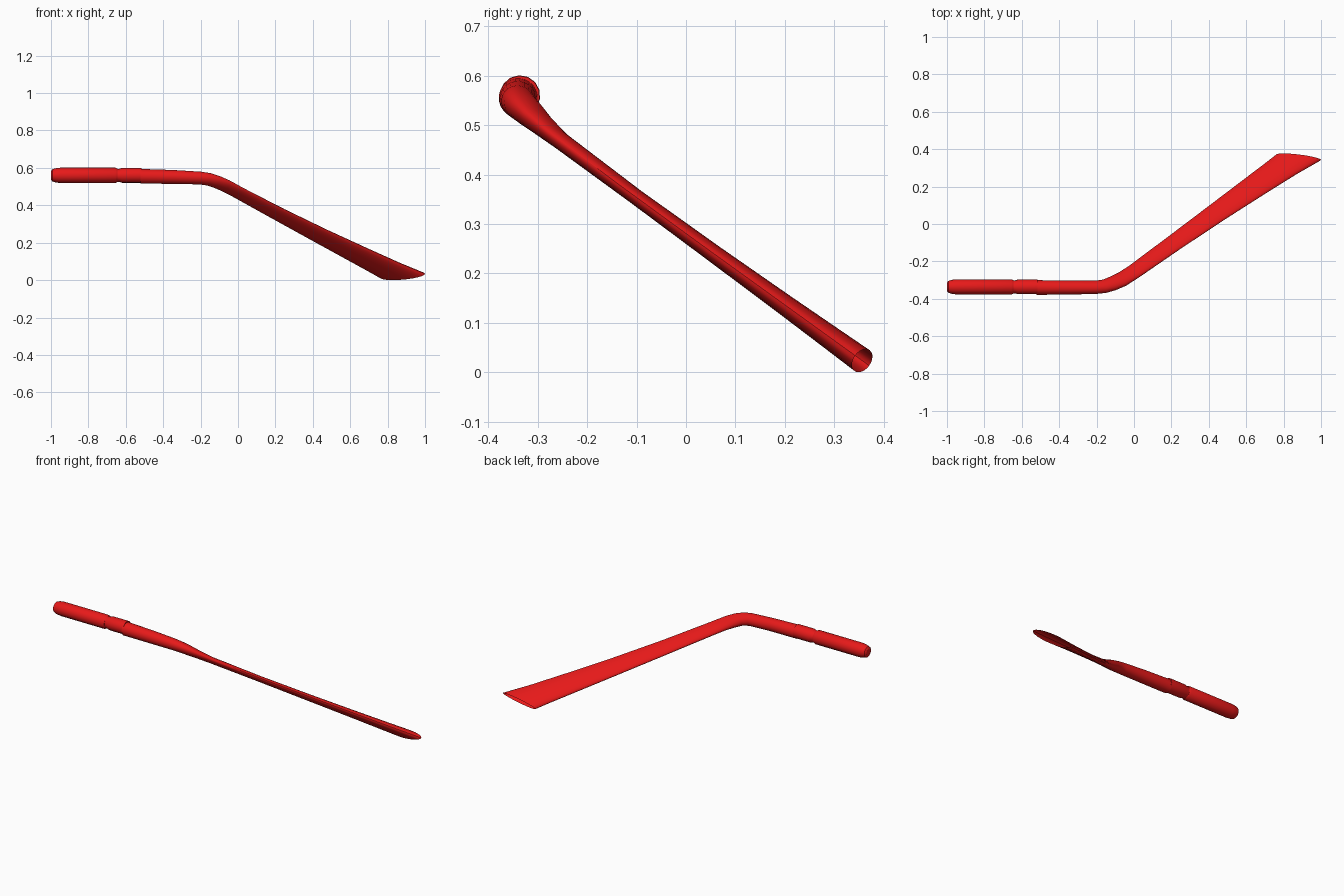
import bpy, bmesh, math
from mathutils import Vector

if "Cube" in bpy.data.objects:
    bpy.data.objects.remove(bpy.data.objects["Cube"])

red = bpy.data.materials.new("red")
red.diffuse_color = (0.8, 0.01, 0.01, 1)
red.use_nodes = True
red.node_tree.nodes["Principled BSDF"].inputs["Base Color"].default_value = red.diffuse_color

# The tool lies in one plane tilted about x: v runs down the tilt, n is the normal
ORIGIN = Vector((0, -0.336, 0.56))
TILT = math.radians(35.8)
V = Vector((0, math.cos(TILT), -math.sin(TILT)))
N = Vector((0, math.sin(TILT), math.cos(TILT)))


def to_world(x, v, n):
    return ORIGIN + Vector((x, 0, 0)) + V * v + N * n


def loft(name, sections, sides, cap_start=True, cap_end=True):
    """Skin elliptical rings, each given by left edge, right edge, offset, half thickness."""
    bm = bmesh.new()
    rings = []
    for left, right, off, half in sections:
        left, right = Vector(left), Vector(right)
        mid, arm = (left + right) / 2, (left - right) / 2
        ring = []
        for i in range(sides):
            t = 2 * math.pi * i / sides
            p = mid + arm * math.cos(t)
            ring.append(bm.verts.new(to_world(p.x, p.y, off + half * math.sin(t))))
        rings.append(ring)
    for a, b in zip(rings, rings[1:]):
        for i in range(sides):
            j = (i + 1) % sides
            bm.faces.new((a[i], a[j], b[j], b[i]))
    if cap_start:
        bm.faces.new(rings[0][::-1])
    if cap_end:
        bm.faces.new(rings[-1])
    bmesh.ops.recalc_face_normals(bm, faces=bm.faces)
    if not cap_end and bm.calc_volume(signed=True) < 0:
        bmesh.ops.reverse_faces(bm, faces=bm.faces)
    mesh = bpy.data.meshes.new(name)
    bm.to_mesh(mesh)
    bm.free()
    mesh.materials.append(red)
    obj = bpy.data.objects.new(name, mesh)
    bpy.context.collection.objects.link(obj)
    bpy.ops.object.select_all(action='DESELECT')
    obj.select_set(True)
    bpy.context.view_layer.objects.active = obj
    bpy.ops.object.shade_smooth_by_angle(angle=math.radians(35))
    return obj


def round_ring(x, r, n=0.0):
    return ((x, r), (x, -r), n, r)


# Grip with rounded butt
loft("grip", [round_ring(x, r) for x, r in (
    (-1.0, 0.022), (-0.993, 0.032), (-0.975, 0.038), (-0.95, 0.041), (-0.655, 0.041), (-0.645, 0.036))], 14)

# Recessed neck and collar ahead of the grip
loft("collar", [round_ring(x, r) for x, r in (
    (-0.65, 0.035), (-0.635, 0.035), (-0.62, 0.040), (-0.515, 0.040))], 14)

# Shaft that bends and flattens into the open-ended blade
loft("shaft_and_blade", [
    round_ring(-0.522, 0.0395, -0.006),
    ((-0.35, 0.039), (-0.35, -0.036), -0.009, 0.037),
    ((-0.205, 0.043), (-0.197, -0.030), -0.013, 0.033),
    ((-0.165, 0.053), (-0.145, -0.022), -0.015, 0.031),
    ((-0.125, 0.078), (-0.095, -0.004), -0.018, 0.028),
    ((-0.085, 0.106), (-0.042, 0.026), -0.022, 0.023),
    ((-0.03, 0.153), (0.03, 0.085), -0.026, 0.018),
    ((0.18, 0.349), (0.25, 0.273), -0.029, 0.016),
    ((0.395, 0.550), (0.48, 0.462), -0.03, 0.018),
    ((0.58, 0.723), (0.70, 0.635), -0.03, 0.021),
    ((0.70, 0.835), (0.87, 0.766), -0.03, 0.024),
    ((0.76, 0.893), (1.0, 0.858), -0.03, 0.026),
], 24, cap_end=False)
